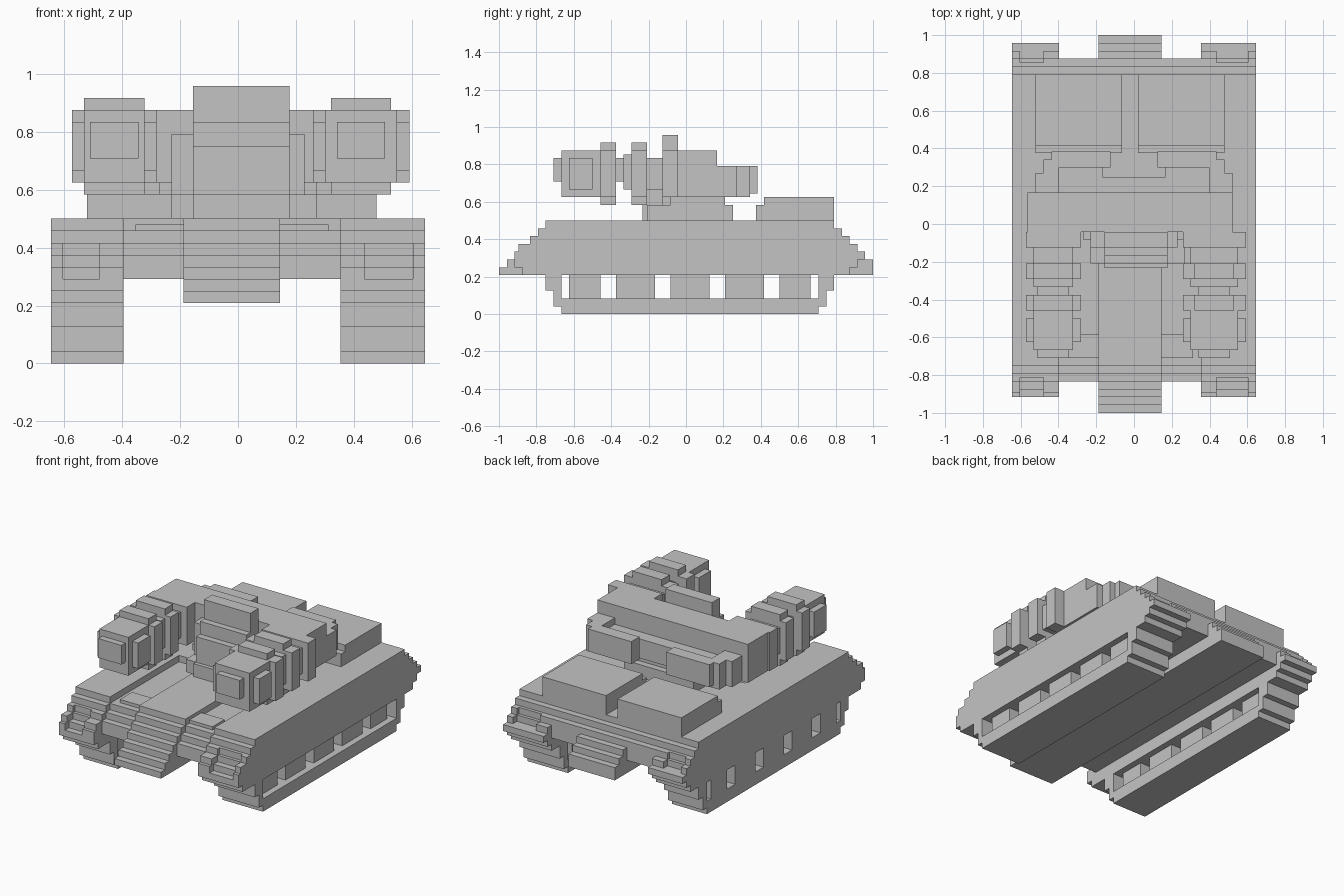
import bpy
import bmesh
from mathutils import Vector

if "Cube" in bpy.data.objects:
    bpy.data.objects.remove(bpy.data.objects["Cube"], do_unlink=True)

UNIT = 2 / 48  # size of one block

grey = bpy.data.materials.new("plain grey")
grey.use_nodes = True
grey.diffuse_color = (0.55, 0.55, 0.55, 1)
grey.node_tree.nodes["Principled BSDF"].inputs["Base Color"].default_value = grey.diffuse_color


def box(x, y, z):
    """A block given by its (low, high) range on each axis, in units."""
    return x, y, z


def stair(x, back, bottom, reaches):
    """Blocks one unit high, each running from back to its own reach."""
    return [box(x, sorted((back, reach)), (bottom + i, bottom + i + 1))
            for i, reach in enumerate(reaches)]


def part(name, blocks):
    """Join blocks into one flat shaded object."""
    bm = bmesh.new()
    for x, y, z in blocks:
        low = Vector((x[0] - 0.5, y[0], z[0])) * UNIT
        high = Vector((x[1] - 0.5, y[1], z[1])) * UNIT
        made = bmesh.ops.create_cube(bm, size=1)["verts"]
        bmesh.ops.scale(bm, vec=high - low, verts=made)
        bmesh.ops.translate(bm, vec=(low + high) / 2, verts=made)
    mesh = bpy.data.meshes.new(name)
    bm.to_mesh(mesh)
    bm.free()
    mesh.materials.append(grey)
    obj = bpy.data.objects.new(name, mesh)
    bpy.context.collection.objects.link(obj)
    return obj


# Tracks, wheels and stepped mudguards on both sides
for side, inner, outer in (("right", -9, -15), ("left", 9, 16)):
    out = 1 if outer > 0 else -1
    span = sorted((inner, outer))
    part(side + "_track_belt", [
        box(span, (-16, 17), (0, 1)),
        box(span, (-17, 18), (1, 2)),
        box(span, (-17, -16), (2, 3)),
        box(span, (17, 18), (2, 3)),
        box(span, (-18, -16), (3, 5)),
        box(span, (17, 19), (3, 5)),
    ])
    # Wheels are flush on one face and set back on the other
    wheel_x = (span[0], span[1] - 1)
    wheels = [(-15, -11), (-9, -4), (-2, 3), (5, 10), (12, 16)]
    part(side + "_wheels", [box(wheel_x, y, (2, 5)) for y in wheels])
    part(side + "_track_housing", [
        box(span, (-18, 20), (5, 7)),
        box(span, (-19, 20), (7, 11)),
        box(span, (-18, 19), (11, 12)),
    ])
    guards = []
    ribs = [sorted((outer, outer - out)), sorted((inner, inner + 2 * out))]
    for rib in ribs:
        guards += stair(rib, -18, 5, (-21, -22, -22, -21.5, -20, -19))
        guards += stair(rib, 19, 5, (21, 22, 23, 22, 21, 20))
    guards += stair(span, -18, 5, (-21, -22, -21, -20, -19.5, -19))
    guards += stair(span, 19, 5, (21, 22, 23, 21, 20.5, 20))
    part(side + "_mudguards", guards)

# Hull between the tracks, with a keel that runs from bumper to bumper
middle = (-9, 9)
part("hull", stair(middle, 0, 7, (-20, -20, -19, -18))
     + stair(middle, 0, 7, (21, 21, 21, 20))
     + [box(middle, (-1, 19), (11, 12))])
centre = (-4, 4)
part("front_bumper", stair(centre, -17, 5, (-24, -23, -22, -21, -20, -19, -18)))
part("rear_bumper", stair(centre, 18, 5, (24, 24, 23, 22, 21, 20)))
part("keel", [box(centre, (-17, 18), (5, 7))])
part("front_deck_plate", [
    box(centre, (-17, -5), (11, 12)),
    box((-8, 8), (-17, -14), (11, 11.5)),
])

# Engine covers on the rear deck
for side, low in (("right", -12), ("left", 1)):
    part(side + "_engine_cover", [
        box((low, low + 11), (9, 19), (12, 14)),
        box((low, low + 11), (10, 19), (14, 15)),
    ])

# Turret with stepped gun shield
part("turret", [
    box((-5, 7), (-5, 6), (12, 14)),
    box((-6, 7), (-2, 5), (14, 15)),
    box((-13, 13), (-1, 4), (15, 21)),
    box((-5, 6), (4, 6), (15, 18)),
    box((-5, 6), (-3, -1), (14, 19)),
])
shield = (-3.25, 4.75)
part("turret_shield", [
    box(shield, (-5.6, -5), (12, 14)),
    box(shield, (-5, -1), (12, 18)),
    box(shield, (-4, -1), (18, 20)),
    box(shield, (-3, -1), (20, 23)),
])

# Hooked lockers behind the turret, open towards the middle
for side, sign in (("right", -1), ("left", 1)):
    def across(near, far):
        return sorted((0.5 + sign * near, 0.5 + sign * far))

    part(side + "_turret_locker", [
        box(across(9.5, 12.5), (4, 6.5), (15, 19)),
        box(across(9.5, 11.5), (6.5, 8.2), (15, 19)),
        box(across(3, 10.5), (7.2, 9.2), (15.5, 19)),
        box(across(4, 9.5), (4, 7.2), (15, 18)),
    ])

# Twin guns with thick rings
for side, mid, half in (("right", -9.75, 3.5), ("left", 10.7, 4)):
    wide = (mid - half, mid + half)
    slim = (mid - half + 1, mid + half - 1)
    cap = (mid - 2.5, mid + 2.5)
    core = (mid - 2, mid + 2)
    blocks = [
        box(core, (-17, -1), (17, 20)),
        box(slim, (-16, -11), (15, 21)),
        box(wide, (-15, -12), (16, 20)),
        box(slim, (-8, -7), (16, 20.5)),
        box(slim, (-5, -3), (16, 20)),
        box(wide, (-3, -1), (15, 21)),
    ]
    for ring in ((-11, -9), (-7, -5)):
        blocks += [box(wide, ring, (15, 21)), box(cap, ring, (14, 22))]
    part(side + "_gun", blocks)
